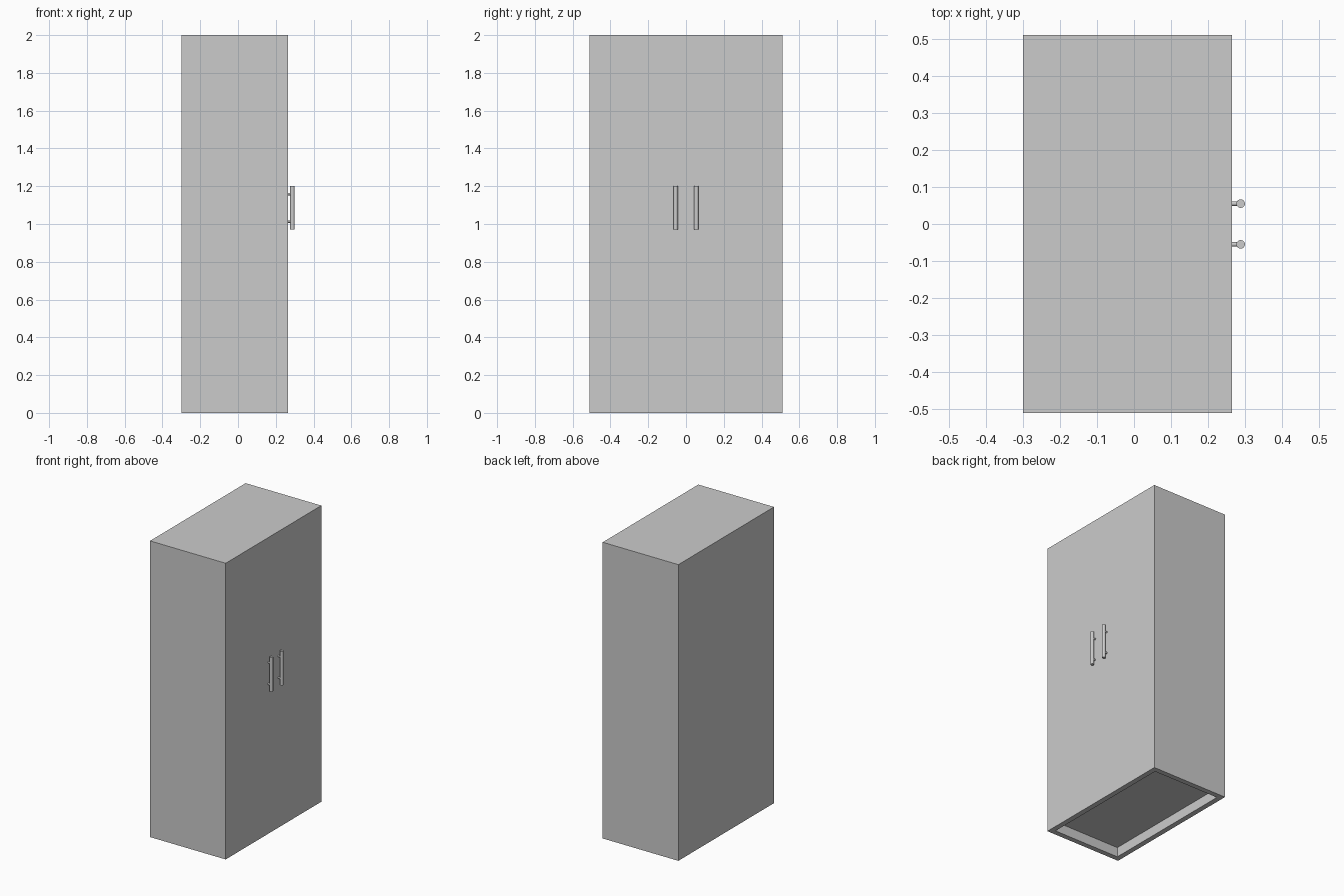
import bpy
from mathutils import Vector

if "Cube" in bpy.data.objects:
    bpy.data.objects.remove(bpy.data.objects["Cube"])

X0, X1, Y, H = -0.30, 0.265, 0.51, 2.0   # back, front, half width, height
T = 0.035                                # board thickness
FLOOR = 0.065                            # underside recess depth


def box(name, lo, hi):
    lo, hi = Vector(lo), Vector(hi)
    bpy.ops.mesh.primitive_cube_add(size=1, location=(lo + hi) / 2)
    ob = bpy.context.object
    ob.name = name
    ob.scale = hi - lo
    bpy.ops.object.transform_apply(location=False, rotation=False, scale=True)
    return ob


def rod(name, loc, radius, length, rot=(0, 0, 0)):
    bpy.ops.mesh.primitive_cylinder_add(vertices=32, radius=radius, depth=length,
                                        location=loc, rotation=rot)
    ob = bpy.context.object
    ob.name = name
    bpy.ops.object.shade_smooth_by_angle()
    return ob


# Carcass: top, back and raised floor
box("top_panel", (X0, -Y, H - T), (X1, Y, H))
box("back_panel", (X0, -Y + T, 0), (X0 + T, Y - T, H - T))
box("floor_panel", (X0 + T, -Y + T, FLOOR), (X1 - T, Y - T, FLOOR + T))

for side, s in (("left", -1), ("right", 1)):
    # Side board
    a, b = sorted((s * (Y - T), s * Y))
    box(side + "_side_panel", (X0, a, 0), (X1 - T, b, H - T))

    # Door, flush with the top panel
    a, b = sorted((0, s * Y))
    box(side + "_door", (X1 - T, a, 0), (X1, b, H - T))

    # Bar handle on two standoffs
    y = s * 0.055
    rod(side + "_handle_bar", (0.288, y, 1.085), 0.0115, 0.23)
    for i, z in enumerate((1.012, 1.158)):
        rod(f"{side}_handle_post_{i + 1}", (0.274, y, z), 0.006, 0.024,
            (0, 1.570796, 0))
